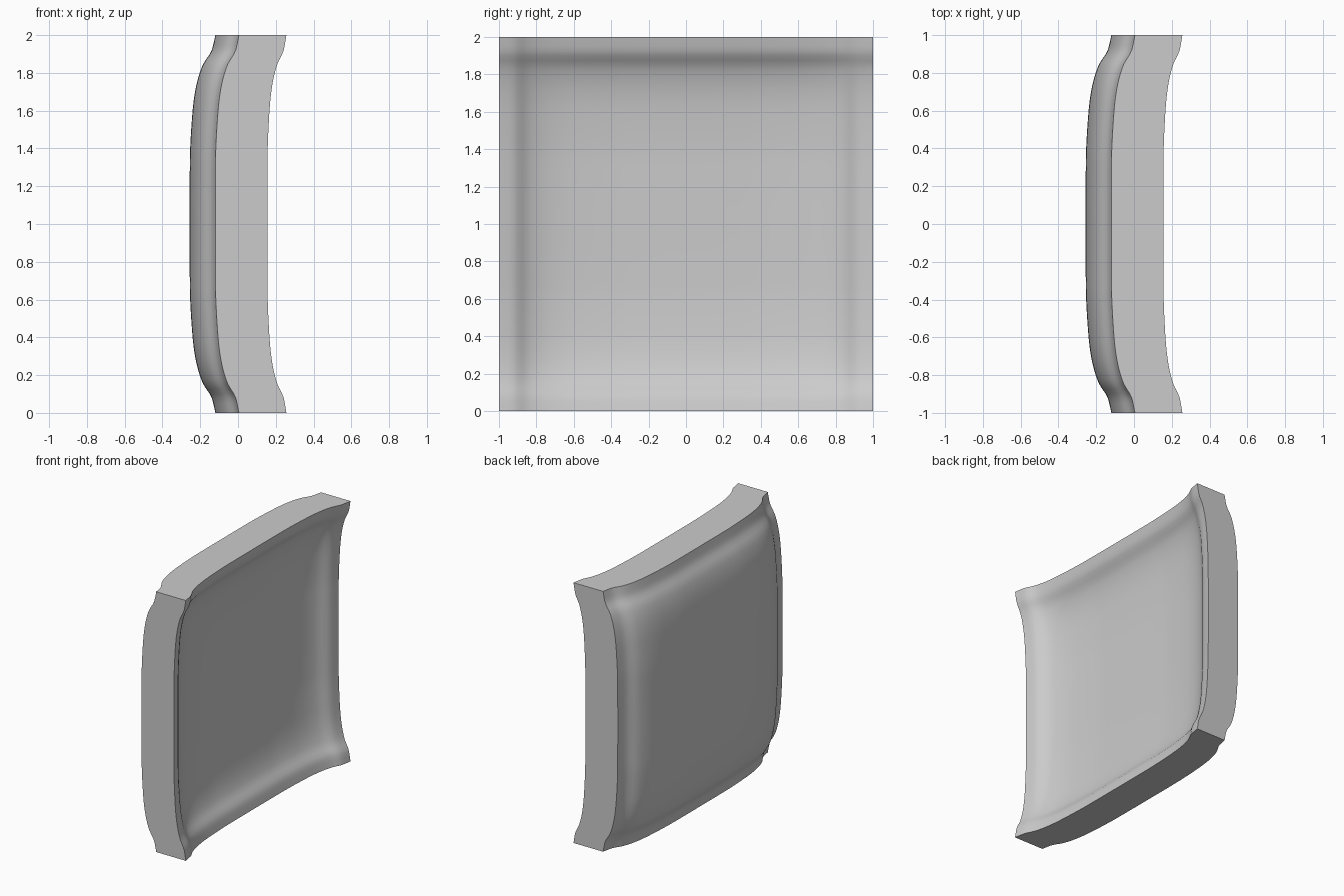
import bpy, bmesh, math

cube = bpy.data.objects.get("Cube")
if cube:
    bpy.data.objects.remove(cube, do_unlink=True)

# Relative rise of the rim from the middle (0) to the edge (1)
RIM = [(0, 0), (0.25, 0.003), (0.4, 0.02), (0.6, 0.115), (0.7, 0.21),
       (0.78, 0.345), (0.85, 0.54), (0.91, 0.83), (0.95, 0.92), (1, 1)]


def slope(i):
    if i == 0:
        return 0
    a, b = RIM[i - 1], RIM[min(i + 1, len(RIM) - 1)]
    return (b[1] - a[1]) / (b[0] - a[0])


def rise(t):
    """Smooth curve through the rim points."""
    t = min(abs(t), 1)
    i = next(k for k in range(len(RIM) - 1) if t <= RIM[k + 1][0])
    (t0, h0), (t1, h1) = RIM[i], RIM[i + 1]
    w = t1 - t0
    u = (t - t0) / w
    s = u * u * (3 - 2 * u)
    return (h0 + (h1 - h0) * s + w * slope(i) * u * (1 - u) ** 2
            - w * slope(i + 1) * u * u * (1 - u))


def dish(y, z, middle, edge, corner):
    """Depth from the values at the middle, the edge centres and the corners."""
    p, q = rise(y), rise(z)
    return middle + (edge - middle) * (p + q) + (corner - 2 * edge + middle) * p * q


# Panel: a grid bent into a shallow dish, then thickened along x
bm = bmesh.new()
bmesh.ops.create_grid(bm, x_segments=80, y_segments=80, size=1)
outer = list(bm.verts)
result = bmesh.ops.extrude_face_region(bm, geom=bm.faces[:], use_keep_orig=True)
inner = [g for g in result["geom"] if isinstance(g, bmesh.types.BMVert)]
for verts, depths in ((outer, (-0.256, -0.12, 0.005)), (inner, (0.005, 0.155, 0.256))):
    for v in verts:
        y, z = v.co.x, v.co.y
        v.co = (dish(y, z, *depths), y, z + 1)
bmesh.ops.recalc_face_normals(bm, faces=bm.faces[:])
mesh = bpy.data.meshes.new("curved_panel")
bm.to_mesh(mesh)
bm.free()
panel = bpy.data.objects.new("curved_panel", mesh)
bpy.context.collection.objects.link(panel)

# Plain grey finish
grey = bpy.data.materials.new("light_grey")
grey.use_nodes = True
colour = (0.6, 0.6, 0.6, 1)
grey.diffuse_color = colour
grey.node_tree.nodes["Principled BSDF"].inputs["Base Color"].default_value = colour
mesh.materials.append(grey)

# Smooth dished faces with crisp outer edges
bpy.ops.object.select_all(action="DESELECT")
panel.select_set(True)
bpy.context.view_layer.objects.active = panel
bpy.ops.object.shade_smooth_by_angle(angle=math.radians(40))
